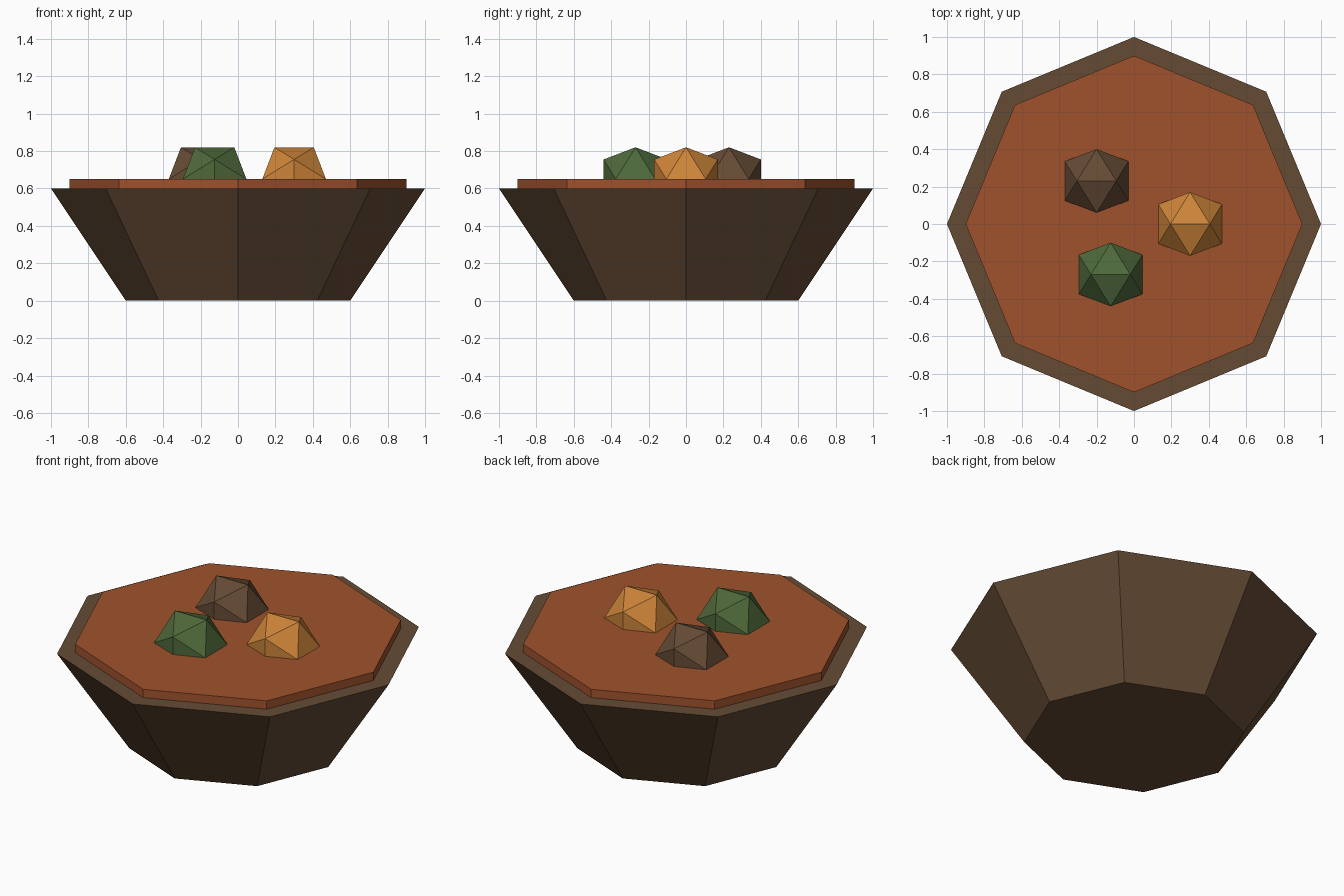
import bpy, bmesh, math
from mathutils import Matrix

if "Cube" in bpy.data.objects:
    bpy.data.objects.remove(bpy.data.objects["Cube"])


def material(name, r, g, b):
    lin = [((c / 255 + 0.055) / 1.055) ** 2.4 for c in (r, g, b)]
    mat = bpy.data.materials.new(name)
    mat.diffuse_color = (*lin, 1)
    mat.use_nodes = True
    mat.node_tree.nodes["Principled BSDF"].inputs["Base Color"].default_value = mat.diffuse_color
    return mat


BROWN = material("dark brown", 101, 75, 53)
SIENNA = material("sienna", 160, 82, 45)
GREEN = material("herb green", 78, 105, 58)
ORANGE = material("carrot orange", 205, 132, 57)


def finish(bm, name, mat, location):
    bmesh.ops.recalc_face_normals(bm, faces=bm.faces)
    mesh = bpy.data.meshes.new(name)
    bm.to_mesh(mesh)
    bm.free()
    mesh.materials.append(mat)
    obj = bpy.data.objects.new(name, mesh)
    obj.location = location
    bpy.context.collection.objects.link(obj)


def octagon(name, mat, r_bottom, r_top, z0, z1):
    bm = bmesh.new()
    bmesh.ops.create_cone(bm, cap_ends=True, segments=8, radius1=r_bottom,
                          radius2=r_top, depth=z1 - z0)
    finish(bm, name, mat, (0, 0, (z0 + z1) / 2))


def chunk(name, mat, x, y, radius=0.2):
    # Icosahedron resting on edge, its top edge running along x
    phi = (1 + math.sqrt(5)) / 2
    s = radius / math.sqrt(1 + phi * phi)
    bm = bmesh.new()
    for a in (-s, s):
        for b in (-s * phi, s * phi):
            for co in ((a, 0, b), (0, b, a), (b, a, 0)):
                bm.verts.new(co)
    bmesh.ops.convex_hull(bm, input=bm.verts)
    finish(bm, name, mat, (x, y, 0.65))


# Tapered bowl and the stew filling it
octagon("bowl", BROWN, 0.6, 1.0, 0.0, 0.6)
octagon("stew", SIENNA, 0.9, 0.9, 0.55, 0.65)

# Floating food chunks
chunk("meat_chunk", BROWN, -0.2, 0.23)
chunk("carrot_chunk", ORANGE, 0.3, 0.0)
chunk("herb_chunk", GREEN, -0.125, -0.27)
